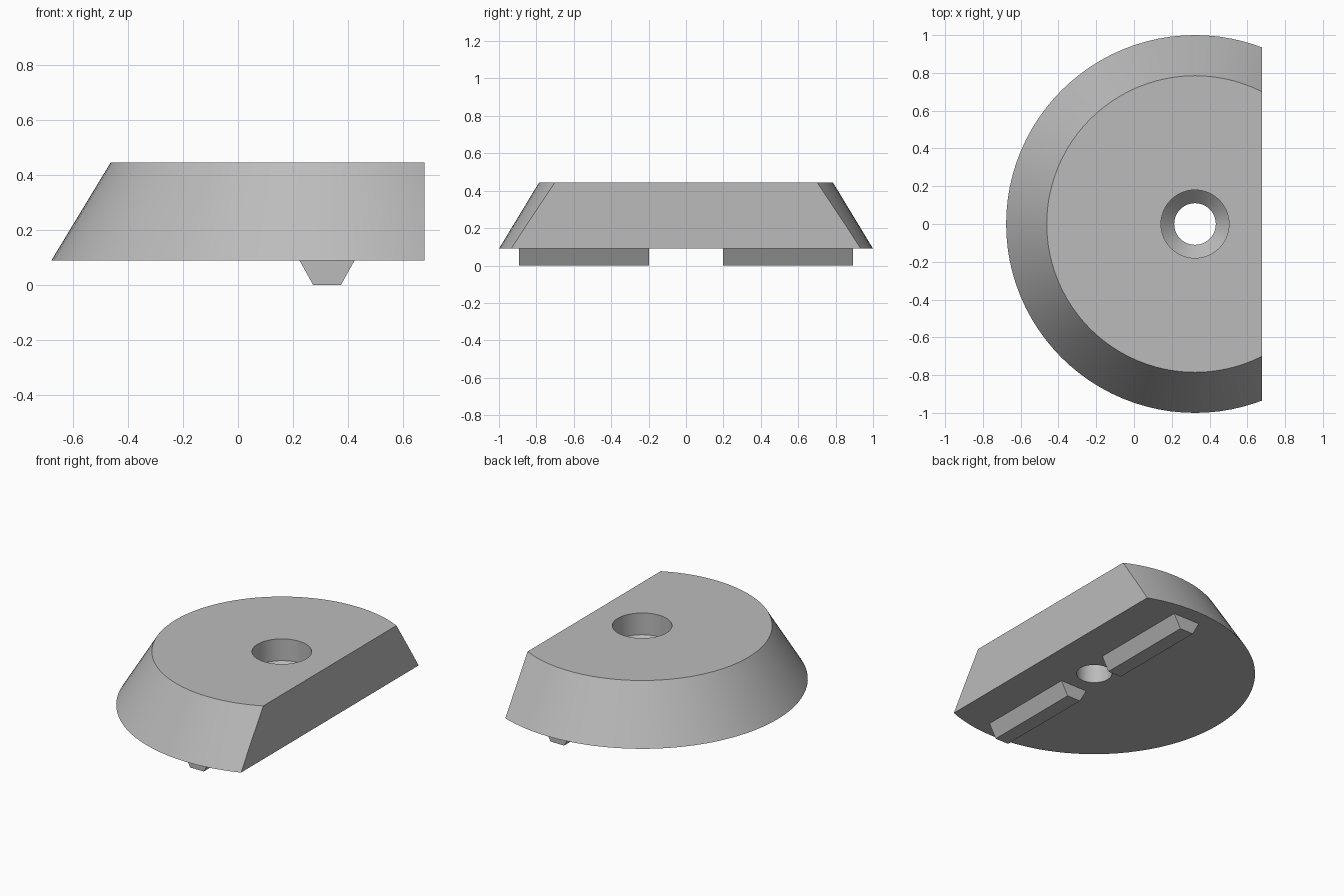
import bpy
import bmesh
from math import radians, tau
from mathutils import Vector

cube = bpy.data.objects.get("Cube")
if cube:
    bpy.data.objects.remove(cube, do_unlink=True)

AXIS_X = 0.323      # centre of the round body and its hole
FLAT_X = 0.677      # flat cut side
BASE_Z = 0.09       # underside of the body

grey = bpy.data.materials.new("plain grey")
grey.use_nodes = True
colour = (0.5, 0.5, 0.5, 1)
grey.diffuse_color = colour
grey.node_tree.nodes["Principled BSDF"].inputs["Base Color"].default_value = colour


def add_object(name, bm):
    bmesh.ops.recalc_face_normals(bm, faces=bm.faces)
    mesh = bpy.data.meshes.new(name)
    bm.to_mesh(mesh)
    bm.free()
    mesh.materials.append(grey)
    obj = bpy.data.objects.new(name, mesh)
    bpy.context.collection.objects.link(obj)
    return obj


# Tapered round body with a stepped, countersunk hole, lathed from one profile
profile = [(0.11, BASE_Z), (1, BASE_Z), (0.785, 0.445),
           (0.18, 0.445), (0.18, 0.30), (0.11, 0.23)]
bm = bmesh.new()
verts = [bm.verts.new((AXIS_X + r, 0, z)) for r, z in profile]
edges = [bm.edges.new((verts[i - 1], verts[i])) for i in range(len(verts))]
bmesh.ops.spin(bm, geom=verts + edges, cent=(AXIS_X, 0, 0), axis=(0, 0, 1),
               angle=tau, steps=96, use_duplicate=False)
bmesh.ops.remove_doubles(bm, verts=bm.verts, dist=0.0005)

# Slice off one side and close the flat face
bmesh.ops.bisect_plane(bm, geom=bm.verts[:] + bm.edges[:] + bm.faces[:],
                       plane_co=(FLAT_X, 0, 0), plane_no=(1, 0, 0), clear_outer=True)
bmesh.ops.holes_fill(bm, edges=[e for e in bm.edges if e.is_boundary], sides=0)
body = add_object("tapered_body", bm)
bpy.ops.object.select_all(action="DESELECT")
body.select_set(True)
bpy.context.view_layer.objects.active = body
bpy.ops.object.shade_smooth_by_angle(angle=radians(25))

# Two trapezoid locating ribs under the body
section = [(-0.1, BASE_Z), (0.1, BASE_Z), (0.05, 0), (-0.05, 0)]
for name, start in (("front_rib", -0.893), ("back_rib", 0.197)):
    bm = bmesh.new()
    face = bm.faces.new([bm.verts.new((AXIS_X + x, start, z)) for x, z in section])
    end = bmesh.ops.extrude_face_region(bm, geom=[face])["geom"]
    bmesh.ops.translate(bm, vec=Vector((0, 0.696, 0)),
                        verts=[v for v in end if isinstance(v, bmesh.types.BMVert)])
    add_object(name, bm)
